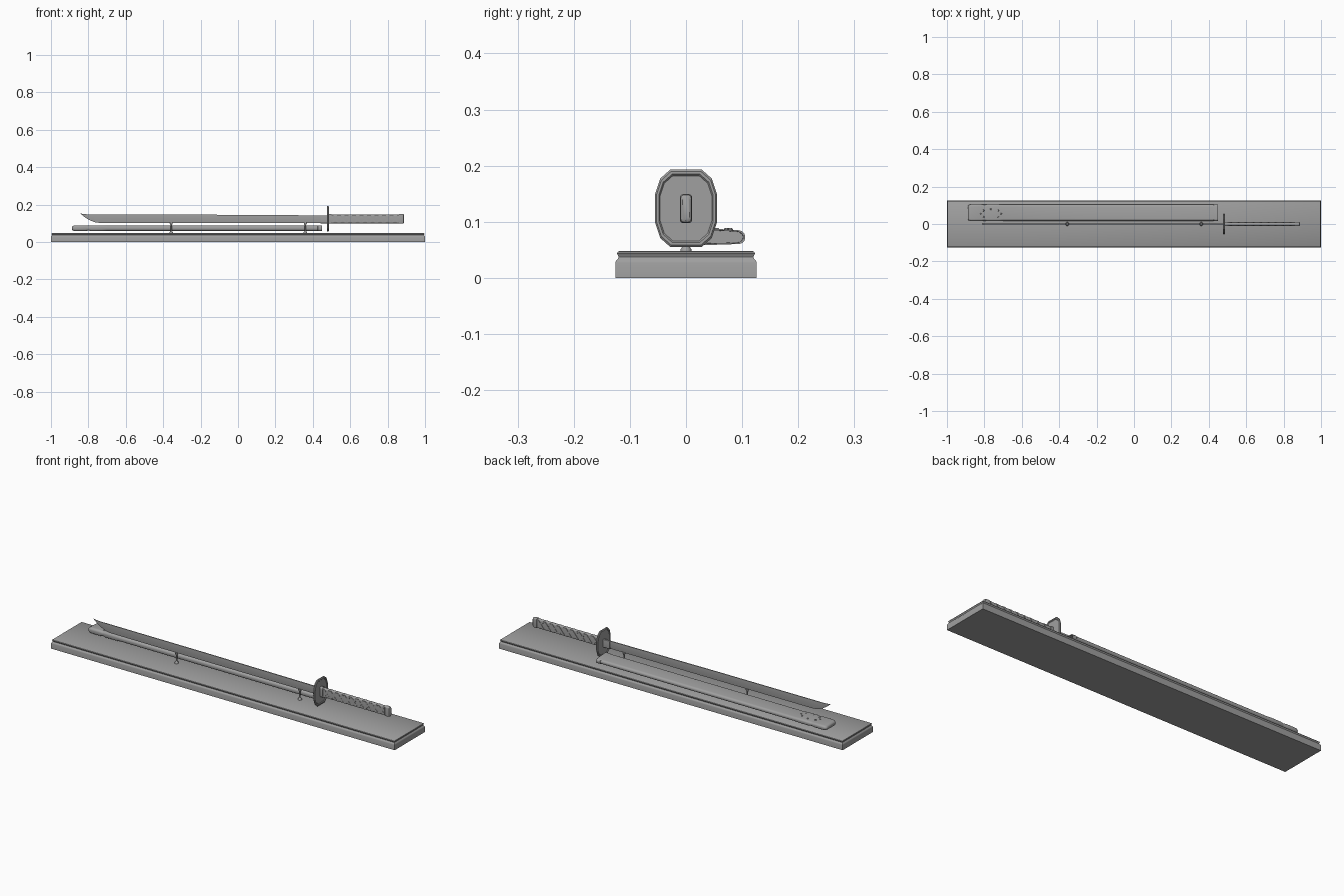
import bpy, bmesh, math
from mathutils import Vector

cube = bpy.data.objects.get("Cube")
if cube:
    bpy.data.objects.remove(cube, do_unlink=True)

grey = bpy.data.materials.new("plain grey")
grey.use_nodes = True
COLOUR = (0.35, 0.35, 0.35, 1)
grey.diffuse_color = COLOUR
grey.node_tree.nodes["Principled BSDF"].inputs["Base Color"].default_value = COLOUR


def finish(name, bm, smooth=None):
    bmesh.ops.recalc_face_normals(bm, faces=bm.faces)
    mesh = bpy.data.meshes.new(name)
    bm.to_mesh(mesh)
    bm.free()
    ob = bpy.data.objects.new(name, mesh)
    bpy.context.collection.objects.link(ob)
    mesh.materials.append(grey)
    if smooth:
        bpy.ops.object.select_all(action='DESELECT')
        ob.select_set(True)
        bpy.context.view_layer.objects.active = ob
        bpy.ops.object.shade_smooth_by_angle(angle=math.radians(smooth))
    return ob


def loft(name, rings, smooth=None):
    """Skin a list of equal-length point rings and cap both ends."""
    bm = bmesh.new()
    loops = [[bm.verts.new(p) for p in ring] for ring in rings]
    n = len(loops[0])
    for a, b in zip(loops, loops[1:]):
        for i in range(n):
            j = (i + 1) % n
            bm.faces.new((a[i], a[j], b[j], b[i]))
    bm.faces.new(loops[0])
    bm.faces.new(loops[-1])
    return finish(name, bm, smooth)


def round_section(x, cy, cz, hy, hz, r, steps=5):
    """Rounded rectangle in the YZ plane."""
    pts = []
    r = min(r, hy, hz) * 0.98
    for k, (sy, sz) in enumerate(((1, 1), (-1, 1), (-1, -1), (1, -1))):
        for s in range(steps + 1):
            a = math.pi / 2 * (k + s / steps)
            pts.append((x, cy + sy * (hy - r) + r * math.cos(a),
                        cz + sz * (hz - r) + r * math.sin(a)))
    return pts


# Display plinth: moulded rim stepped inwards towards the top
def slab(inset, z):
    hx, hy = 1 - inset, 0.126 - inset
    return [(-hx, -hy, z), (hx, -hy, z), (hx, hy, z), (-hx, hy, z)]


loft("plinth", [slab(i, z) for i, z in (
    (0, 0), (0, 0.027), (0.001, 0.030), (0.004, 0.033), (0.006, 0.037),
    (0.005, 0.040), (0.003, 0.043), (0.004, 0.046), (0.007, 0.048))], 35)


# Blade: thick spine above, ridge line, sharp edge below
def blade_section(x, low, high, t):
    h = high - low
    return [(x, 0, low), (x, t, low + 0.6 * h), (x, 0.7 * t, high),
            (x, -0.7 * t, high), (x, -t, low + 0.6 * h)]


loft("blade", [blade_section(*s) for s in (
    (-0.842, 0.151, 0.152, 0.0003), (-0.82, 0.133, 0.149, 0.001),
    (-0.795, 0.117, 0.147, 0.002), (-0.765, 0.105, 0.147, 0.003),
    (-0.74, 0.102, 0.147, 0.003), (-0.2, 0.101, 0.146, 0.0035),
    (0.45, 0.101, 0.142, 0.004))], 15)
loft("blade_collar", [round_section(x, 0, 0.121, 0.006, 0.021, 0.003)
                      for x in (0.44, 0.48)], 35)


# Guard: faceted plate with a raised rim and recessed faces
def guard_ring(x, scale):
    quarter = ((0.028, 0.069), (0.046, 0.053), (0.055, 0.026))
    half = list(quarter) + [(y, -z) for y, z in reversed(quarter)]
    full = half + [(-y, -z) for y, z in half]
    return [(x, y * scale, 0.124 + z * scale) for y, z in full]


loft("guard", [guard_ring(x, s) for x, s in (
    (0.478, 0.84), (0.475, 0.88), (0.475, 0.95), (0.478, 1.0),
    (0.483, 1.0), (0.486, 0.95), (0.486, 0.88), (0.483, 0.84))])

# Handle with a rounded pommel
loft("handle", [round_section(x, 0, 0.1235, hy, hz, 0.007) for x, hy, hz in (
    (0.48, 0.009, 0.024), (0.86, 0.009, 0.024), (0.862, 0.011, 0.026),
    (0.878, 0.011, 0.026), (0.885, 0.0095, 0.0245), (0.888, 0.006, 0.021))], 35)
loft("handle_collar", [round_section(x, 0, 0.1235, 0.011, 0.026, 0.007)
                       for x in (0.484, 0.50)], 35)

# Crossed cord wrapping on both flat sides of the handle
bm = bmesh.new()
CROSSES = 9
pitch = 0.36 / CROSSES
for side in (1, -1):
    for i in range(CROSSES):
        for lean in (1, -1):
            x = 0.50 + pitch * (i + 0.5)
            w, dx, dz = 0.006, lean * pitch * 0.42, 0.021
            outer = side * (0.0104 + 0.0004 * lean)
            pts = [(x - dx - w, -dz), (x - dx + w, -dz), (x + dx + w, dz), (x + dx - w, dz)]
            top = [bm.verts.new((px, outer, 0.1235 + pz)) for px, pz in pts]
            bot = [bm.verts.new((px, side * 0.008, 0.1235 + pz)) for px, pz in pts]
            bm.faces.new(top)
            for k in range(4):
                m = (k + 1) % 4
                bm.faces.new((top[k], top[m], bot[m], bot[k]))
finish("handle_wrap", bm)


# Scabbard lying flat behind the blade, thinner towards its back edge
def scabbard_section(x, s, inset=0.0):
    pts = round_section(x, 0.06, 0.0735, 0.045 * s - inset, 0.0155 * s - inset, 0.012)
    out = []
    for px, y, z in pts:
        t = max(0.0, (y - 0.04) / 0.065)
        out.append((px, y, 0.0735 + (z - 0.0735) * (1 - 0.25 * t) - 0.001 * t))
    return out


loft("scabbard", [scabbard_section(x, s, i) for x, s, i in (
    (-0.888, 1, 0.010), (-0.885, 1, 0.005), (-0.878, 1, 0.001), (-0.87, 1, 0),
    (-0.815, 1, 0), (-0.805, 1, 0.002), (-0.795, 1, 0.002), (-0.785, 1, 0),
    (-0.725, 1, 0), (-0.70, 1, 0.0015), (0.425, 1, 0.0015), (0.427, 1, 0),
    (0.450, 1, 0), (0.450, 1, 0.003), (0.42, 1, 0.0035))], 35)

# Small studs decorating the scabbard tip
bm = bmesh.new()
for i in range(8):
    a = math.tau * i / 8
    centre = Vector((-0.765 + 0.055 * math.cos(a), 0.055 + 0.024 * math.sin(a), 0.0865))
    made = bmesh.ops.create_cone(bm, cap_ends=True, segments=6, radius1=0.006,
                                 radius2=0.003, depth=0.005)
    bmesh.ops.translate(bm, verts=made["verts"], vec=centre)
finish("scabbard_studs", bm)

# Turned pegs carrying the blade
PEG = ((0.010, 0.047), (0.010, 0.050), (0.007, 0.055), (0.004, 0.059),
       (0.0035, 0.085), (0.005, 0.093), (0.008, 0.099), (0.008, 0.103))
for name, px in (("right_peg", -0.357), ("left_peg", 0.36)):
    loft(name, [[(px + r * math.cos(math.tau * k / 16), r * math.sin(math.tau * k / 16), z)
                 for k in range(16)] for r, z in PEG], 40)
